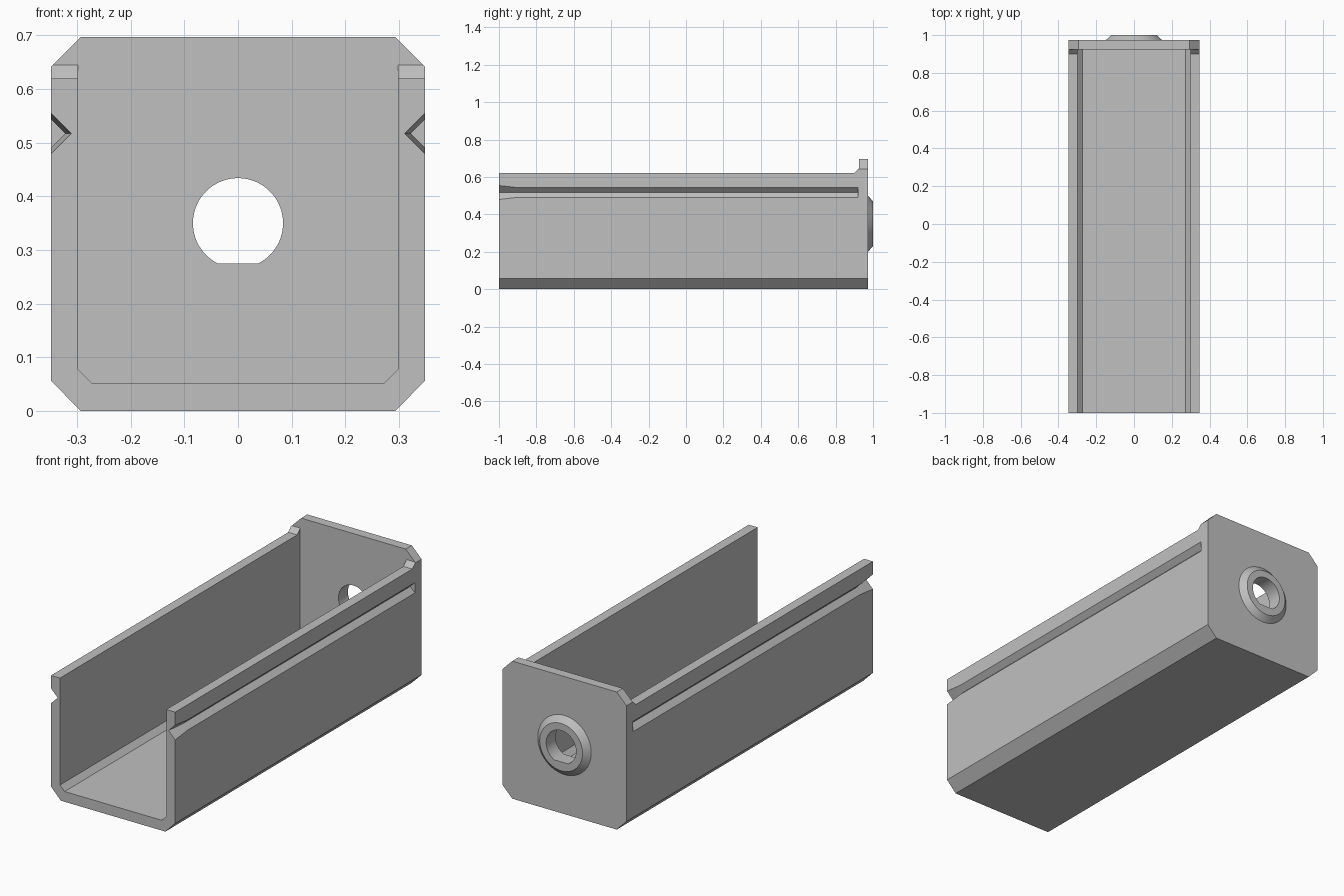
import bpy, bmesh, math

if "Cube" in bpy.data.objects:
    bpy.data.objects.remove(bpy.data.objects["Cube"])

END, PLATE = 0.973, 0.924      # outer and inner face of the end plate
HOLE_Z = 0.35                  # height of the boss axis

grey = bpy.data.materials.new("light grey")
grey.diffuse_color = (0.53, 0.53, 0.53, 1)
grey.use_nodes = True
grey.node_tree.nodes["Principled BSDF"].inputs["Base Color"].default_value = grey.diffuse_color


def loft(name, rings):
    """Closed solid skinned through matching rings of 3D points."""
    bm = bmesh.new()
    loops = [[bm.verts.new(p) for p in ring] for ring in rings]
    n = len(loops[0])
    for a, b in zip(loops, loops[1:]):
        for i in range(n):
            j = (i + 1) % n
            bm.faces.new((a[i], a[j], b[j], b[i]))
    bm.faces.new(loops[0][::-1])
    bm.faces.new(loops[-1])
    bmesh.ops.recalc_face_normals(bm, faces=bm.faces)
    mesh = bpy.data.meshes.new(name)
    bm.to_mesh(mesh)
    bm.free()
    mesh.materials.append(grey)
    ob = bpy.data.objects.new(name, mesh)
    bpy.context.collection.objects.link(ob)
    return ob


def along_y(profile, y):
    return [(x, y, z) for x, z in profile]


def combine(target, tool, operation):
    bpy.context.view_layer.objects.active = target
    mod = target.modifiers.new(operation, 'BOOLEAN')
    mod.operation, mod.object, mod.solver = operation, tool, 'EXACT'
    bpy.ops.object.modifier_apply(modifier=mod.name)
    bpy.data.objects.remove(tool)


def mirrored(half):
    return half + [(-x, z) for x, z in reversed(half)]


def circle(radius, flat=None):
    pts = []
    for i in range(64):
        a = math.tau * (i + 0.5) / 64
        z = HOLE_Z + radius * math.sin(a)
        pts.append((radius * math.cos(a), z))
    if flat is not None:       # cut the circle off with a straight chord
        half = math.sqrt(radius ** 2 - (HOLE_Z - flat) ** 2)
        pts = [p for p in pts if p[1] > flat + 0.001]
        low = [i for i, p in enumerate(pts) if p[1] < HOLE_Z and p[0] < 0]
        k = low[-1] + 1
        pts[k:k] = [(-half, flat), (half, flat)]
    return pts


# Chamfered block that becomes the channel and its end plate
outer = mirrored([(0.293, 0), (0.348, 0.056), (0.348, 0.642), (0.293, 0.697)])
body = loft("channel_body", [along_y(outer, -1), along_y(outer, END)])

# Hollow interior, open at the front and top
inner = mirrored([(0.272, 0.052), (0.298, 0.078), (0.298, 0.9)])
combine(body, loft("interior_cutter", [along_y(inner, -1.1), along_y(inner, PLATE)]),
        'DIFFERENCE')

# Lower the walls, leaving a small sloped brace against the end plate
side = [(-1.1, 0.62), (0.899, 0.62), (PLATE, 0.645), (PLATE, 0.9), (-1.1, 0.9)]
combine(body, loft("wall_top_cutter", [[(x, y, z) for y, z in side] for x in (-0.5, 0.5)]),
        'DIFFERENCE')

# V grooves in both sides, flared at the front
for s in (-1, 1):
    rings = []
    for y, d in ((-1.01, 0.0385), (-0.9, 0.026), (0.92, 0.026)):
        out = 0.01             # the cutter reaches past the wall
        rings.append(along_y([(s * (0.348 - d), 0.517),
                              (s * (0.348 + out), 0.517 + d + out),
                              (s * (0.348 + out), 0.517 - d - out)], y))
    combine(body, loft("groove_cutter", rings), 'DIFFERENCE')

# Tapered boss on the end plate
combine(body, loft("boss", [along_y(circle(r), y) for r, y in
                            ((0.15, 0.95), (0.15, END), (0.12, 1.0))]), 'UNION')

# D-shaped hole through boss and plate
hole = circle(0.084, 0.275)
combine(body, loft("hole_cutter", [along_y(hole, 0.88), along_y(hole, 1.05)]), 'DIFFERENCE')

# Smooth the round surfaces, keep the edges sharp
bpy.ops.object.select_all(action='DESELECT')
body.select_set(True)
bpy.context.view_layer.objects.active = body
bpy.ops.object.shade_smooth_by_angle(angle=math.radians(25))
